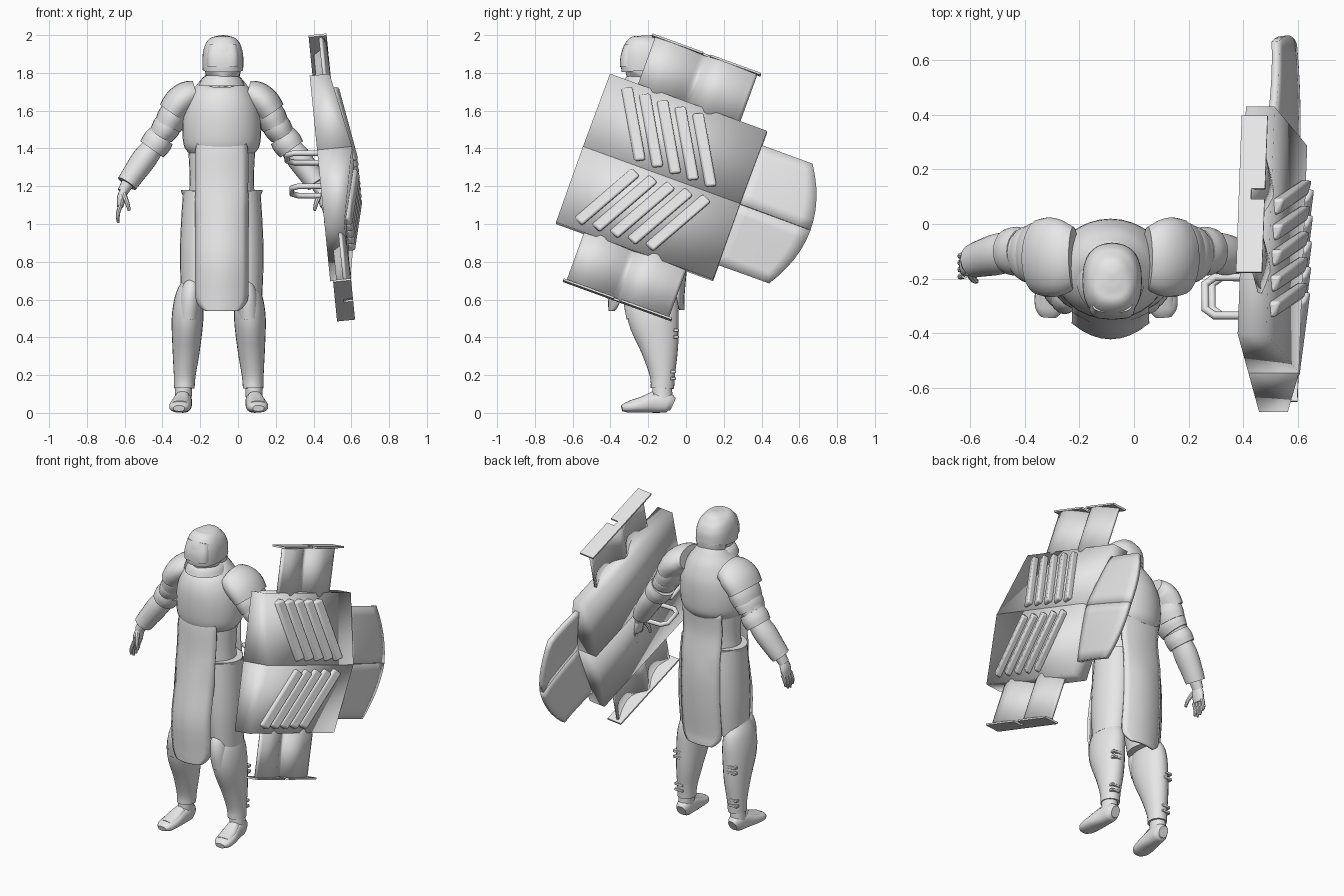
import bpy, bmesh, math
from mathutils import Vector

CX = -0.086                       # centre line of the figure
TILT = math.radians(20)           # roll of the shield
grey = bpy.data.materials.new("plain_grey")
grey.diffuse_color = (0.8, 0.8, 0.8, 1)


def mesh(name, verts, faces, angle=40, bevel=0, thick=0):
    me = bpy.data.meshes.new(name)
    bm = bmesh.new()
    vs = [bm.verts.new(v) for v in verts]
    for f in faces:
        bm.faces.new([vs[i] for i in f])
    bmesh.ops.recalc_face_normals(bm, faces=bm.faces)
    bm.to_mesh(me)
    bm.free()
    me.materials.append(grey)
    ob = bpy.data.objects.new(name, me)
    bpy.context.collection.objects.link(ob)
    if thick:
        m = ob.modifiers.new("thickness", "SOLIDIFY")
        m.thickness, m.offset = thick, 0
    if bevel:
        m = ob.modifiers.new("bevel", "BEVEL")
        m.width, m.segments = bevel, 2
    bpy.ops.object.select_all(action="DESELECT")
    ob.select_set(True)
    bpy.context.view_layer.objects.active = ob
    bpy.ops.object.shade_smooth_by_angle(angle=math.radians(angle))
    return ob


def spline(rows, steps):
    """Smooth curve through rows of numbers."""
    out = []
    for i in range(len(rows) - 1):
        p = [rows[max(i - 1, 0)], rows[i], rows[i + 1], rows[min(i + 2, len(rows) - 1)]]
        for k in range(steps):
            t = k / steps
            out.append([0.5 * (2 * b + (c - a) * t + (2 * a - 5 * b + 4 * c - d) * t * t
                               + (3 * b - a - 3 * c + d) * t ** 3) for a, b, c, d in zip(*p)])
    return out + [list(rows[-1])]


def tube(name, rows, n=24, steps=4, power=2.0, angle=40):
    """Loft of oval rings; each row is x, y, z, half width, half depth."""
    rows = spline(rows, steps)
    pts = [Vector(r[:3]) for r in rows]
    verts, faces = [], []
    for i, r in enumerate(rows):
        t = (pts[min(i + 1, len(pts) - 1)] - pts[max(i - 1, 0)]).normalized()
        b = Vector((0, 1, 0)) if abs(t.y) < 0.9 else Vector((0, 0, 1))
        b = (b - t * b.dot(t)).normalized()
        a = b.cross(t)
        for k in range(n):
            c, s = math.cos(2 * math.pi * k / n), math.sin(2 * math.pi * k / n)
            c = math.copysign(abs(c) ** (2 / power), c)
            s = math.copysign(abs(s) ** (2 / power), s)
            verts.append(pts[i] + a * c * r[3] + b * s * r[4])
    for i in range(len(rows) - 1):
        for k in range(n):
            j = (k + 1) % n
            faces.append((i * n + k, i * n + j, (i + 1) * n + j, (i + 1) * n + k))
    faces += [tuple(range(n)), tuple(range(len(verts) - n, len(verts)))]
    return mesh(name, verts, faces, angle)


def grid(name, pts, cols, **kw):
    rows = len(pts) // cols
    return mesh(name, pts, [(i * cols + j, i * cols + j + 1, (i + 1) * cols + j + 1, (i + 1) * cols + j)
                            for i in range(rows - 1) for j in range(cols - 1)], **kw)


HEX = [(0, 1, 2, 3), (4, 5, 6, 7), (0, 1, 5, 4), (1, 2, 6, 5), (2, 3, 7, 6), (3, 0, 4, 7)]


def box(name, c, h, **kw):
    sg = [(-1, -1), (1, -1), (1, 1), (-1, 1)]
    return mesh(name, [(c[0] + a * h[0], c[1] + b * h[1], c[2] + z * h[2])
                       for z in (-1, 1) for a, b in sg], HEX, **kw)


def centre(rows, c=CX):
    return [(c, *r) for r in rows]


# Torso
tube("breastplate", centre([(-.165, 1.375, .175, .15), (-.165, 1.42, .202, .174), (-.165, 1.52, .209, .184),
     (-.165, 1.62, .195, .18), (-.165, 1.70, .16, .155), (-.17, 1.75, .12, .12), (-.18, 1.775, .09, .10)]), 32)
tube("abdomen", centre([(-.17, 1.14, .175, .135), (-.17, 1.25, .17, .13), (-.165, 1.4, .178, .135)]), 32)
tube("belt", centre([(-.17, 1.15, .205, .14), (-.17, 1.165, .213, .145), (-.17, 1.18, .217, .146)]), 32)
tube("pelvis", centre([(-.17, .88, .15, .12), (-.17, 1.0, .185, .135), (-.17, 1.16, .20, .14)]), 32)
tube("collar", centre([(-.2, 1.73, .125, .14), (-.2, 1.765, .108, .127), (-.2, 1.785, .085, .11)]))

# Cloth panels in front and behind
for name, rows, bend in (
        ("front_tabard", [(-.325, 1.43, .125), (-.332, 1.38, .137), (-.345, 1.2, .137), (-.385, .98, .137),
                          (-.415, .8, .137), (-.408, .62, .137), (-.405, .565, .115), (-.403, .54, .085)], .055),
        ("back_tabard", [(-.02, 1.42, .137), (-.028, 1.28, .137), (-.012, 1.15, .137), (.005, 1.0, .137),
                         (.0, .8, .137), (-.015, .62, .137), (-.015, .57, .115), (-.015, .545, .085)], -.035)):
    grid(name, [(CX + k / 4 * w, y + bend * (1 if z < 1.1 else .7) * (k / 4 * w / .135) ** 2, z)
                for y, z, w in spline(rows, 3) for k in range(-4, 5)], 9, thick=.014)

# Head
HX = -.08
tube("neck", centre([(-.18, 1.7, .07, .075), (-.18, 1.86, .07, .075)], HX))
tube("helmet", centre([(-.205, 1.815, .107, .136), (-.208, 1.86, .109, .138), (-.206, 1.91, .105, .133),
     (-.20, 1.955, .09, .112), (-.195, 1.982, .064, .08), (-.194, 1.995, .034, .045), (-.194, 1.999, .008, .01)], HX),
     32, 3, power=2.4)
tube("face_guard", centre([(-.27, 1.73, .02, .05), (-.25, 1.76, .06, .08), (-.235, 1.79, .088, .10),
     (-.225, 1.83, .094, .11)], HX))
tube("helmet_nape", centre([(-.145, 1.765, .085, .07), (-.15, 1.83, .10, .082)], HX))
tube("visor", centre([(-.285, 1.835, .084, .064), (-.285, 1.88, .084, .062), (-.27, 1.94, .076, .055)], HX), power=3.5)

for s, side in ((-1, "left"), (1, "right")):
    def off(rows, c=CX):
        return [(c + s * r[0], *r[1:]) for r in rows]

    # Arm and shoulder plates
    tube(side + "_upper_arm", off([(.18, -.125, 1.66, .075, .09), (.275, -.11, 1.55, .07, .09),
         (.36, -.10, 1.42, .055, .07)]))
    tube(side + "_shoulder_plate", off([(.135, -.125, 1.69, .07, .115), (.18, -.125, 1.675, .082, .138),
         (.225, -.122, 1.64, .085, .146), (.262, -.12, 1.59, .078, .138)]))
    tube(side + "_shoulder_band_1", off([(.235, -.115, 1.61, .074, .12), (.262, -.112, 1.565, .08, .122),
         (.285, -.11, 1.52, .074, .112)]))
    tube(side + "_shoulder_band_2", off([(.27, -.11, 1.55, .068, .10), (.295, -.11, 1.51, .075, .106),
         (.32, -.105, 1.47, .066, .095)]))
    tube(side + "_elbow_cuff", off([(.32, -.10, 1.465, .074, .084), (.345, -.10, 1.43, .08, .09),
         (.37, -.10, 1.395, .074, .084)]))
    tube(side + "_forearm_guard", off([(.36, -.10, 1.41, .057, .07), (.41, -.11, 1.345, .066, .076),
         (.47, -.125, 1.26, .06, .068), (.502, -.135, 1.213, .056, .062)]))
    tube(side + "_wrist", off([(.49, -.13, 1.23, .036, .042), (.525, -.14, 1.17, .028, .036)]), 16)
    tube(side + "_palm", off([(.515, -.14, 1.19, .02, .028), (.53, -.145, 1.14, .024, .044),
         (.538, -.15, 1.09, .016, .042)]), 16)
    for i in range(4):
        y, tip = -.188 + i * .025, (1.02, 1.005, 1.01, 1.03)[i]
        tube(f"{side}_finger_{i + 1}", off([(.535, y, 1.10, .012, .012), (.55, y - .004, 1.055, .011, .011),
             (.548, y - .008, tip, .007, .007)]), 8, 2)
    tube(side + "_thumb", off([(.52, -.175, 1.16, .014, .014), (.50, -.205, 1.11, .012, .012),
         (.49, -.21, 1.07, .008, .008)]), 8, 2)

    # Leg armour
    tube(side + "_thigh", off([(.10, -.168, 1.17, .105, .132), (.112, -.168, 1.0, .104, .14),
         (.122, -.172, .82, .10, .138), (.135, -.175, .62, .08, .118)]))
    LX = -.102
    tube(side + "_shin", off([(.145, -.18, .68, .055, .09), (.158, -.18, .61, .074, .13), (.165, -.172, .5, .084, .135),
         (.172, -.14, .34, .073, .10), (.18, -.125, .2, .058, .067), (.182, -.125, .13, .054, .062)], LX))
    tube(side + "_knee_guard", off([(.14, -.24, .70, .02, .03), (.145, -.25, .67, .045, .06),
         (.152, -.265, .60, .052, .065), (.16, -.26, .50, .048, .055)], LX))
    tube(side + "_ankle", off([(.184, -.125, .16, .045, .05), (.19, -.125, .05, .045, .055)], LX))
    tube(side + "_foot", off([(.185, -.07, .045, .03, .035), (.187, -.10, .055, .045, .052), (.192, -.17, .052, .05, .052),
         (.202, -.25, .038, .058, .036), (.208, -.31, .03, .052, .028), (.21, -.34, .024, .03, .016)], LX), power=2.4)
    tube(side + "_boot_plate", off([(.191, -.17, .085, .036, .03), (.20, -.23, .062, .045, .025),
         (.206, -.30, .042, .042, .022)], LX), power=2.6)
    for i, (z, y) in enumerate(((.42, -.052), (.2, -.068))):
        for k in (-.018, .018):
            box(f"{side}_calf_strap_{i + 1}", (LX + s * .195, y, z + k), (.03, .014, .008), bevel=.003)


# Shield: u runs along it, v up it, d outwards from its back
def S(u, v, d):
    h = v * math.cos(TILT) - u * math.sin(TILT)
    return (.434 - .1 * h + d, -.127 + u * math.cos(TILT) + v * math.sin(TILT), 1.24 + h + .1 * d)


def slab(name, quad, d0, d1, **kw):
    return mesh(name, [S(u, v, d + e) for d in (d0, d1) for u, v, e in quad], HEX, **kw)


for m, part in ((1, "upper"), (-1, "lower")):
    # Main panel, thickest along the middle fold
    e = .418 * m
    back = [S(-.445, 0, 0), S(.44, 0, 0), S(.44, e, 0), S(-.445, e, 0)]
    front = [S(-.445, 0, .185), S(.44, 0, .185), S(.44, e, .105), S(-.445, e, .105)]
    mesh(part + "_shield_panel", back + front, HEX, angle=180)

    # End flap of two rounded columns with a groove between, and an end lip
    prof = spline([(-.285, .075), (-.2, .1), (-.11, .085), (-.02, .04)], 4) \
        + spline([(.0, .04), (.05, .085), (.11, .102), (.2, .085), (.285, .05)], 4)
    grid(part + "_shield_flap", [S(u, v * m, d) for v in (.39, .69) for u, d in prof], len(prof), thick=.016, angle=35)
    for a, b in ((-.305, -.02), (.02, .305)):
        slab(part + "_flap_lip", [(a, .684 * m, 0), (b, .684 * m, 0), (b, .695 * m, 0), (a, .695 * m, 0)], .015, .11)
    slab(part + "_lip_bridge", [(-.02, .684 * m, 0), (.02, .684 * m, 0), (.02, .695 * m, 0), (-.02, .695 * m, 0)], .015, .06)

    # Slanted louvres, each raised along its rear edge
    for i in range(5):
        u0, u1, w = -.336 + .1 * i, -.136 + .1 * i, .027
        quad = [(u0 - w, .365 * m, -.082), (u0 + w, .39 * m, -.062), (u1 + w, .045 * m, .003), (u1 - w, .02 * m, -.015)]
        slab(part + "_slat", quad, .165, .212, bevel=.012)

    # Curved rear wing, half on each side of the fold
    pts = []
    for i in range(7):
        for j in range(7):
            t, v = i / 6, .335 * j / 6
            end = .835 - .11 * (v / .335) ** 2
            pts.append(S(.42 + (end - .42) * t, v * m, .145 - .025 * t * t - (.06 - .03 * t) * (v / .335) ** 1.3))
    grid(part + "_shield_wing", pts, 7, thick=.028, angle=30)

# Grips behind the shield
for name, x, z in (("upper_grip", .26, 1.345), ("lower_grip", .285, 1.17)):
    path = [(.44, -.335, z + .03), (.035 + x, -.335, z + .03), (x, -.31, z + .02),
            (x, -.22, z - .01), (.035 + x, -.195, z - .02), (.44, -.195, z - .02)]
    cu = bpy.data.curves.new(name, "CURVE")
    cu.dimensions, cu.bevel_depth, cu.bevel_resolution = "3D", .015, 2
    sp = cu.splines.new("POLY")
    sp.points.add(len(path) - 1)
    for p, c in zip(sp.points, path):
        p.co = (*c, 1)
    cu.materials.append(grey)
    bpy.context.collection.objects.link(bpy.data.objects.new(name, cu))
